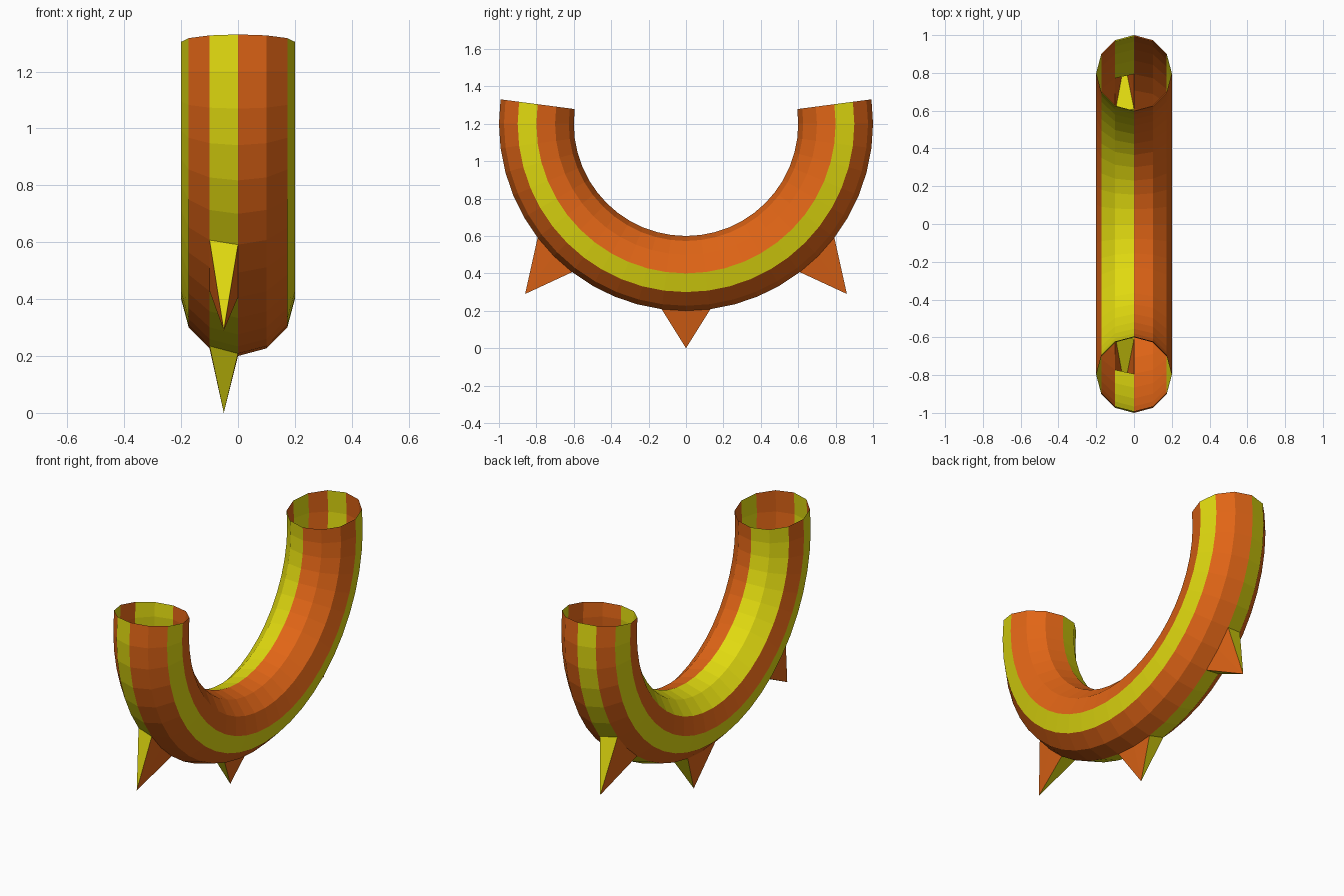
import bpy
import bmesh
from math import sin, cos, radians
from mathutils import Vector

if "Cube" in bpy.data.objects:
    bpy.data.objects.remove(bpy.data.objects["Cube"])

CENTRE_Z, MAJOR, MINOR = 1.2, 0.8, 0.2
SIDES, STEPS, STEP = 12, 26, 7.5
YELLOW_STRIPS = {2, 6, 7, 9, 11}
SPIKE_STRIP = 11
# name, first ring of the two-face base, apex
SPIKES = [
    ("front_spike", 6, (-0.05, -0.86, 0.29)),
    ("bottom_spike", 12, (-0.05, 0.0, 0.0)),
    ("back_spike", 18, (-0.05, 0.86, 0.29)),
]


def material(name, colour):
    mat = bpy.data.materials.new(name)
    mat.diffuse_color = (*colour, 1)
    mat.use_nodes = True
    mat.node_tree.nodes["Principled BSDF"].inputs["Base Color"].default_value = mat.diffuse_color
    return mat


orange = material("orange", (0.75, 0.13, 0.008))
yellow = material("yellow", (0.75, 0.70, 0.005))


def point(ring, side):
    """Point on the bent tube: ring runs front to back, side runs round it."""
    a = radians(STEP * (ring - 1))
    p = radians(360 / SIDES * side)
    r = MAJOR + MINOR * cos(p)
    return Vector((MINOR * sin(p), -r * cos(a), CENTRE_Z - r * sin(a)))


def finish(name, bm):
    mesh = bpy.data.meshes.new(name)
    bm.to_mesh(mesh)
    bm.free()
    mesh.materials.append(orange)
    mesh.materials.append(yellow)
    bpy.context.collection.objects.link(bpy.data.objects.new(name, mesh))


# Striped half-ring tube, open at both ends and where the hollow spikes join
holes = {first + k for _, first, _ in SPIKES for k in (0, 1)}
bm = bmesh.new()
rings = [[bm.verts.new(point(i, j)) for j in range(SIDES)] for i in range(STEPS + 1)]
for i in range(STEPS):
    for j in range(SIDES):
        if j == SPIKE_STRIP and i in holes:
            continue
        k = (j + 1) % SIDES
        face = bm.faces.new((rings[i][j], rings[i + 1][j], rings[i + 1][k], rings[i][k]))
        face.material_index = int(j in YELLOW_STRIPS)
bmesh.ops.recalc_face_normals(bm, faces=bm.faces)
finish("curved_tube", bm)

# Hollow spikes: fan from the rim of each opening to an apex
for name, first, apex in SPIKES:
    bm = bmesh.new()
    left = [bm.verts.new(point(first + k, SPIKE_STRIP)) for k in range(3)]
    right = [bm.verts.new(point(first + k, SPIKE_STRIP + 1)) for k in range(3)]
    rim = left + right[::-1]
    tip = bm.verts.new(apex)
    for n, v in enumerate(rim):
        face = bm.faces.new((rim[(n + 1) % 6], v, tip))
        face.material_index = int(n in (2, 5))
    middle = (left[1].co + right[1].co + tip.co) / 3
    for face in bm.faces:
        face.normal_update()
        if face.normal.dot(face.calc_center_median() - middle) < 0:
            face.normal_flip()
    finish(name, bm)
